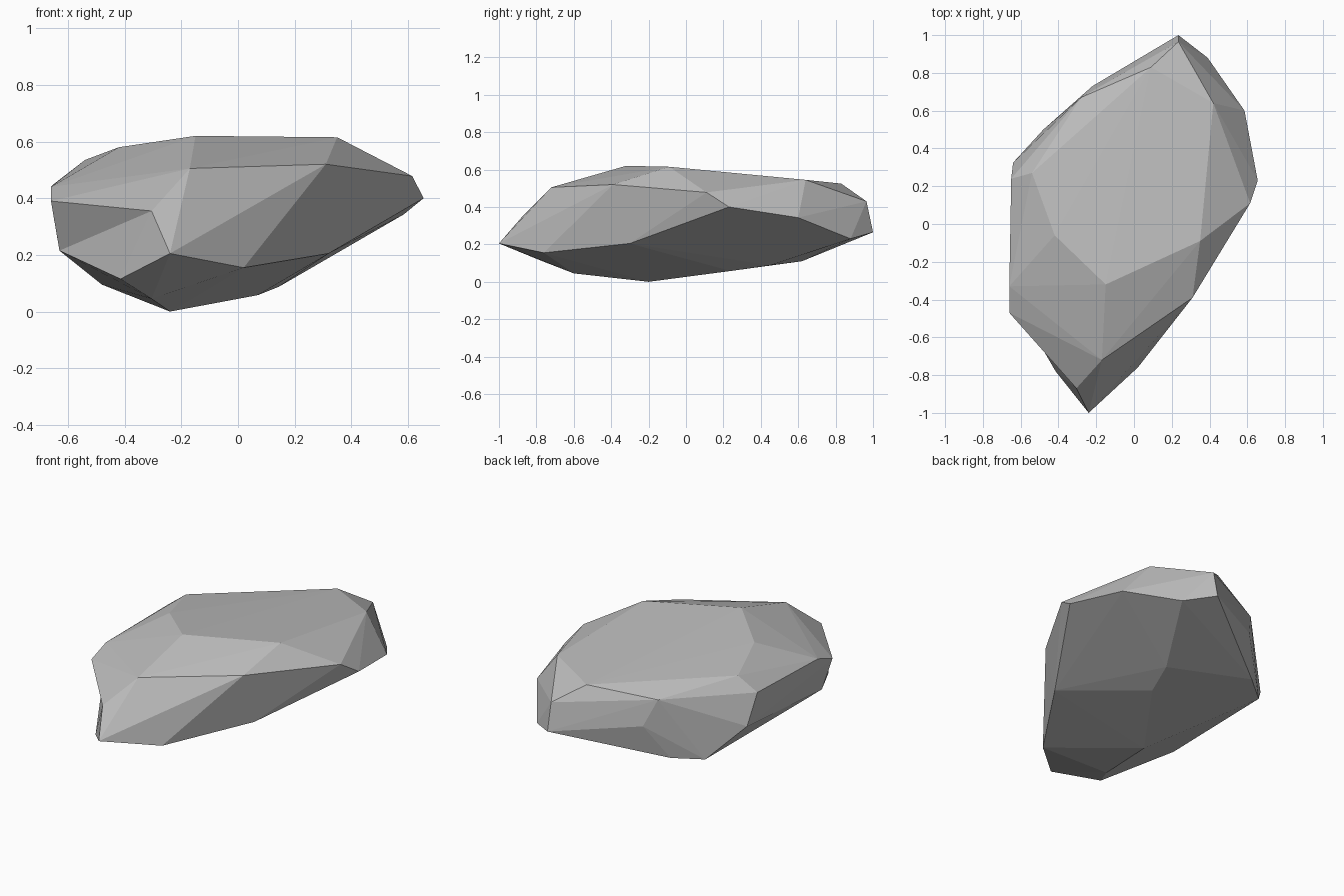
import bpy
import bmesh

default_cube = bpy.data.objects.get("Cube")
if default_cube:
    bpy.data.objects.remove(default_cube, do_unlink=True)

# Corners of the boulder, grouped by level
crown = {
    "front_left": (.35, -.09, .615), "front_right": (-.15, -.32, .62),
    "side_right": (-.42, -.06, .58), "back_left": (.42, .64, .545),
    "back_right": (.09, .83, .525), "side_corner": (-.54, .27, .535),
}
shoulder = {
    "brow": (-.17, -.72, .505), "bulge": (.31, -.39, .52),
    "left_tip": (.615, .11, .478), "rear_peak": (.235, .965, .43),
    "rear_ridge": (-.28, .67, .47), "right_rear": (-.65, .24, .45),
    "right_front": (-.66, -.33, .44), "right_cheek": (-.66, -.47, .39),
    "nose_side": (-.305, -.87, .355),
}
girdle = {
    "left_end": (.655, .23, .4), "left_rear": (.585, .6, .343),
    "rear_low": (.39, .88, .23), "rear_end": (.235, 1, .265),
    "rear_right": (-.22, .73, .315), "right_end": (-.64, .325, .273),
    "right_low": (-.63, -.41, .215), "nose": (-.24, -1, .205),
    "chin_left": (.02, -.76, .155), "chin_right": (-.415, -.78, .115),
    "belly_left": (.32, -.3, .205),
}
underside = {
    "lowest": (-.24, -.2, 0), "front_keel": (-.305, -.6, .045),
    "left_keel": (.228, .054, .15), "middle": (.07, .24, .058),
    "rear_keel": (.145, .45, .088), "rear_base": (-.33, .62, .11),
    "right_base": (-.48, .5, .095),
}

# Wrap the corners in a faceted skin
bm = bmesh.new()
corner = {}
for level in (crown, shoulder, girdle, underside):
    for name, position in level.items():
        corner[name] = bm.verts.new(position)
bmesh.ops.convex_hull(bm, input=list(bm.verts))


# Turn the facets beside the nose to leave a shallow hollow
def flip_edge(first, second):
    edge = bm.edges.get((corner[first], corner[second]))
    if edge and len(edge.link_faces) == 2:
        bmesh.ops.rotate_edges(bm, edges=[edge], use_ccw=False)


if corner["nose_side"].link_faces:
    flip_edge("nose", "right_cheek")
    flip_edge("chin_right", "right_cheek")

loose = [v for v in bm.verts if not v.link_faces]
bmesh.ops.delete(bm, geom=loose, context="VERTS")
bmesh.ops.recalc_face_normals(bm, faces=list(bm.faces))

mesh = bpy.data.meshes.new("boulder")
bm.to_mesh(mesh)
bm.free()
boulder = bpy.data.objects.new("boulder", mesh)
bpy.context.scene.collection.objects.link(boulder)

# Plain grey stone
stone = bpy.data.materials.new("grey_stone")
stone.use_nodes = True
grey = (.5, .5, .5, 1)
stone.diffuse_color = grey
shader = next(n for n in stone.node_tree.nodes if n.type == "BSDF_PRINCIPLED")
shader.inputs["Base Color"].default_value = grey
mesh.materials.append(stone)
